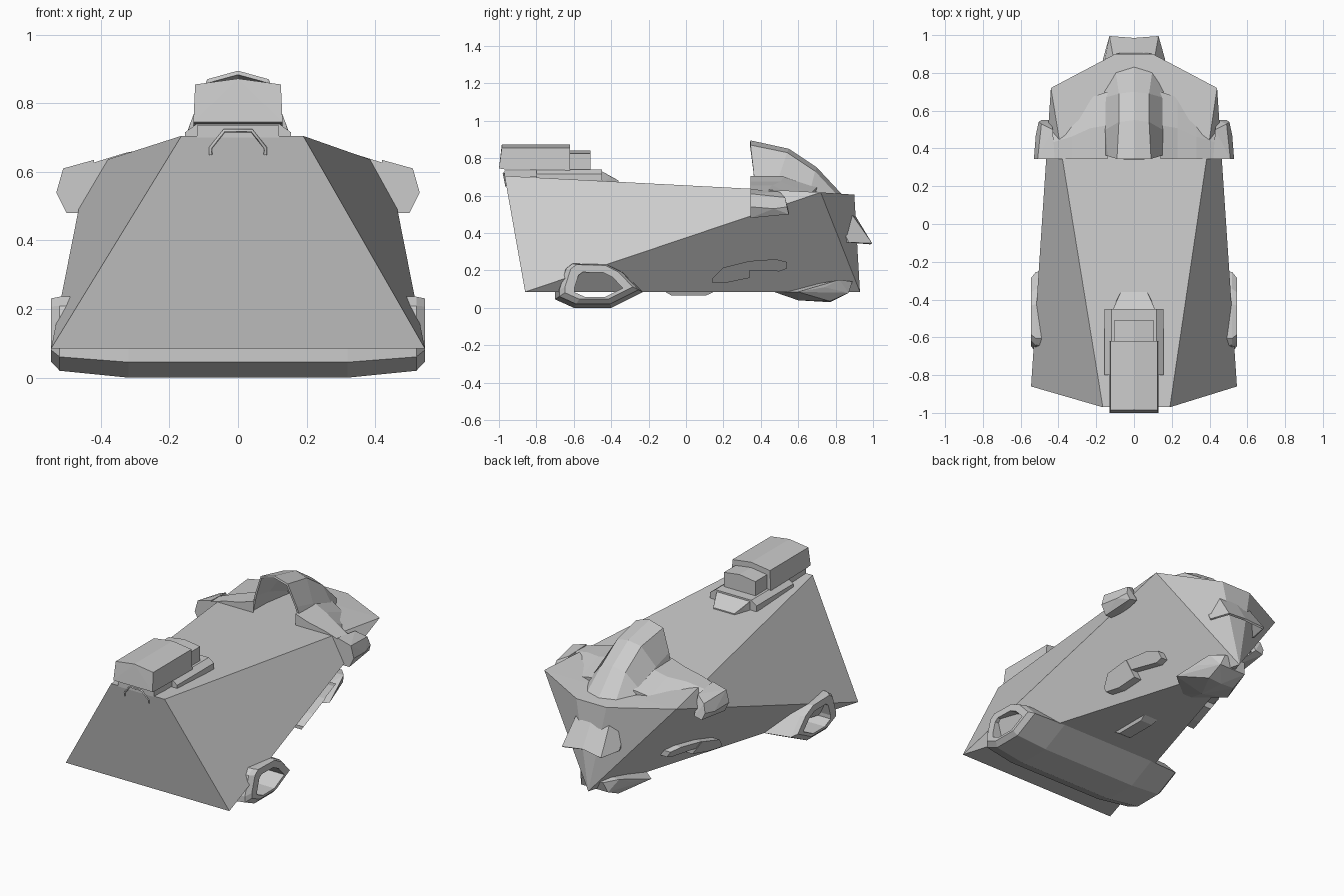
import bpy
import bmesh

cube = bpy.data.objects.get("Cube")
if cube:
    bpy.data.objects.remove(cube, do_unlink=True)

GREY = (0.6, 0.6, 0.6, 1)
metal = bpy.data.materials.new("plain_grey")
metal.use_nodes = True
metal.diffuse_color = GREY
metal.node_tree.nodes["Principled BSDF"].inputs["Base Color"].default_value = GREY


def finish(name, bm):
    bmesh.ops.recalc_face_normals(bm, faces=bm.faces)
    mesh = bpy.data.meshes.new(name)
    bm.to_mesh(mesh)
    bm.free()
    mesh.materials.append(metal)
    obj = bpy.data.objects.new(name, mesh)
    bpy.context.collection.objects.link(obj)
    return obj


def both(points):
    """Points plus their mirror images across x = 0."""
    return points + [(-x, y, z) for x, y, z in points if x]


def solid(name, points):
    """Faceted solid wrapped around a few corner points."""
    bm = bmesh.new()
    verts = [bm.verts.new(p) for p in points]
    res = bmesh.ops.convex_hull(bm, input=verts)
    loose = {v for v in res["geom_interior"] if isinstance(v, bmesh.types.BMVert)}
    bmesh.ops.delete(bm, geom=list(loose), context="VERTS")
    bmesh.ops.dissolve_limit(bm, angle_limit=0.01, verts=bm.verts, edges=bm.edges)
    return finish(name, bm)


def pair(name, points):
    """The same solid on the left and the right."""
    solid("left_" + name, points)
    solid("right_" + name, [(-x, y, z) for x, y, z in points])


def loft(name, rings, ring_closed, loop):
    """Skin of quads over rings with equal point counts."""
    bm = bmesh.new()
    rows = [[bm.verts.new(p) for p in ring] for ring in rings]
    n = len(rows[0])
    for i in range(len(rows) if loop else len(rows) - 1):
        a, b = rows[i], rows[(i + 1) % len(rows)]
        for j in range(n if ring_closed else n - 1):
            k = (j + 1) % n
            bm.faces.new((a[j], a[k], b[k], b[j]))
    return finish(name, bm)


def prism(half, y0, y1):
    """Half outline (x, z) run from y0 to y1, both sides."""
    return both([(x, y, z) for y in (y0, y1) for x, z in half])


# Wedge-shaped hull, pointed at the rear of its floor
solid("hull", both([(0.545, -0.86, 0.085), (0.44, 0.72, 0.617),
                    (0.1, 0.9, 0.605), (0, 0.93, 0.085)])
      + [(0.19, -0.97, 0.705), (-0.165, -0.97, 0.705)])

# Front wheel housing: a hollow ring running across under the hull
outline = [(-0.7, 0.045), (-0.6, 0), (-0.4, 0), (-0.23, 0.085), (-0.33, 0.19),
           (-0.42, 0.235), (-0.62, 0.24), (-0.66, 0.21), (-0.7, 0.085)]


def section(x, scale, mid_z):
    return [(x, -0.47 + (y + 0.47) * scale, mid_z + (z - mid_z) * scale)
            for y, z in outline]


stations = [(0.32, 1), (0.52, 0.9), (0.545, 0.77)]
outer = [section(-x, s, 0.2) for x, s in reversed(stations)]
outer += [section(x, s, 0.2) for x, s in stations]
inner = [section(x, 0.55, 0.13) for x in (0.545, -0.545)]
loft("front_wheel_housing", outer + inner, True, True)

# Rear wheel housing and floor plate
solid("rear_wheel_housing", both([
    (0.03, 0.47, 0.085), (0, 0.6, 0.04), (0, 0.77, 0.03), (0.09, 0.77, 0.035),
    (0.19, 0.6, 0.085), (0.15, 0.74, 0.11), (0.09, 0.87, 0.08),
    (0.07, 0.89, 0.14), (0.13, 0.82, 0.15)]))
solid("floor_plate", both([(0.05, -0.12, 0.09), (0.05, 0.16, 0.09),
                           (0.04, -0.08, 0.067), (0.04, 0.11, 0.067)]))

# Rear hood: an open shell arching down to the tail
half_rings = [
    [(0, .345, .895), (.09, .345, .87), (.14, .36, .74), (.17, .37, .63)],
    [(0, .55, .85), (.08, .54, .83), (.15, .5, .71), (.18, .5, .61)],
    [(0, .7, .75), (.08, .69, .73), (.15, .67, .65), (.18, .64, .57)],
    [(0, .84, .6), (.1, .83, .58), (.17, .79, .53), (.17, .73, .45)],
    [(0, .985, .36), (.13, .995, .345), (.165, .87, .35), (.12, .82, .35)],
]
hood_rings = [[(-x, y, z) for x, y, z in reversed(r)] + r[1:] for r in half_rings]
hood = loft("rear_hood", hood_rings, False, False)
shell = hood.modifiers.new("thickness", "SOLIDIFY")
shell.thickness = 0.012
shell.offset = -1

# Shoulder fairings flowing from the hood to the side pods
wing_sections = []
for x, back, top, low in [(0.14, 0.7, 0.705, 0.6), (0.23, 0.67, 0.675, 0.58),
                          (0.33, 0.58, 0.655, 0.55), (0.46, 0.5, 0.615, 0.5)]:
    wing_sections.append([(x, 0.345, low), (x, 0.345, top), (x, (0.345 + back) / 2, top),
                          (x, back, top - 0.06), (x, back, low)])
wing = loft("shoulder_fairing", wing_sections, True, False)
wing.modifiers.new("other_side", "MIRROR")

pair("side_pod", [(x, y, z) for x, y, z in [
    (.42, .345, .48), (.5, .345, .48), (.53, .345, .54), (.51, .345, .61),
    (.42, .345, .635), (.44, .55, .51), (.49, .55, .5), (.505, .54, .54),
    (.49, .53, .59), (.43, .5, .62), (.52, .47, .53)]])


# Exhaust ducts lying on the sloping lower flank
def flank(y, z, out):
    return (0.545 - 0.305 * (y + 0.86) + 0.702 * (z - 0.085) + out, y, z)


pair("exhaust_box", [flank(y, z, out) for out in (-0.02, 0.05) for y, z in
                     [(0.14, 0.135), (0.14, 0.155), (0.2, 0.215),
                      (0.34, 0.25), (0.34, 0.16), (0.22, 0.135)]])
pair("exhaust_pipe", [flank(y, z, out) for out in (-0.02, 0.045) for y, z in
                      [(0.34, 0.2), (0.34, 0.25), (0.48, 0.26),
                       (0.54, 0.245), (0.54, 0.21), (0.5, 0.195)]])

# Roof turret: mount, wide front box and narrow rear box
solid("turret_mount", prism([(0.155, 0.68), (0.155, 0.715), (0.12, 0.74)], -0.8, -0.45))
solid("turret_mount_front", prism([(0.12, 0.7), (0.12, 0.735)], -0.97, -0.8))
solid("turret_mount_tail", both([(0.11, -0.45, 0.67), (0.11, -0.45, 0.73),
                                 (0.09, -0.4, 0.7), (0.07, -0.36, 0.68),
                                 (0.07, -0.36, 0.66)]))
solid("turret_box", both([(0.13, -0.97, 0.74), (0.125, -0.985, 0.855), (0, -0.985, 0.872),
                          (0.13, -1.0, 0.745), (0.13, -0.62, 0.735),
                          (0.125, -0.62, 0.855), (0, -0.62, 0.872)]))
solid("turret_rear_box", prism([(0.105, 0.73), (0.105, 0.825), (0, 0.84)], -0.63, -0.51))

# Thin bracket on the front face under the turret
curve = bpy.data.curves.new("front_bracket", "CURVE")
curve.dimensions = "3D"
curve.bevel_depth = 0.005
curve.bevel_resolution = 0
path = [(-0.08, -0.962, 0.65), (-0.08, -0.965, 0.67), (-0.04, -0.975, 0.72),
        (0.04, -0.975, 0.72), (0.08, -0.965, 0.67), (0.08, -0.962, 0.65)]
spline = curve.splines.new("POLY")
spline.points.add(len(path) - 1)
for point, co in zip(spline.points, path):
    point.co = (*co, 1)
curve.materials.append(metal)
bpy.context.collection.objects.link(bpy.data.objects.new("front_bracket", curve))
